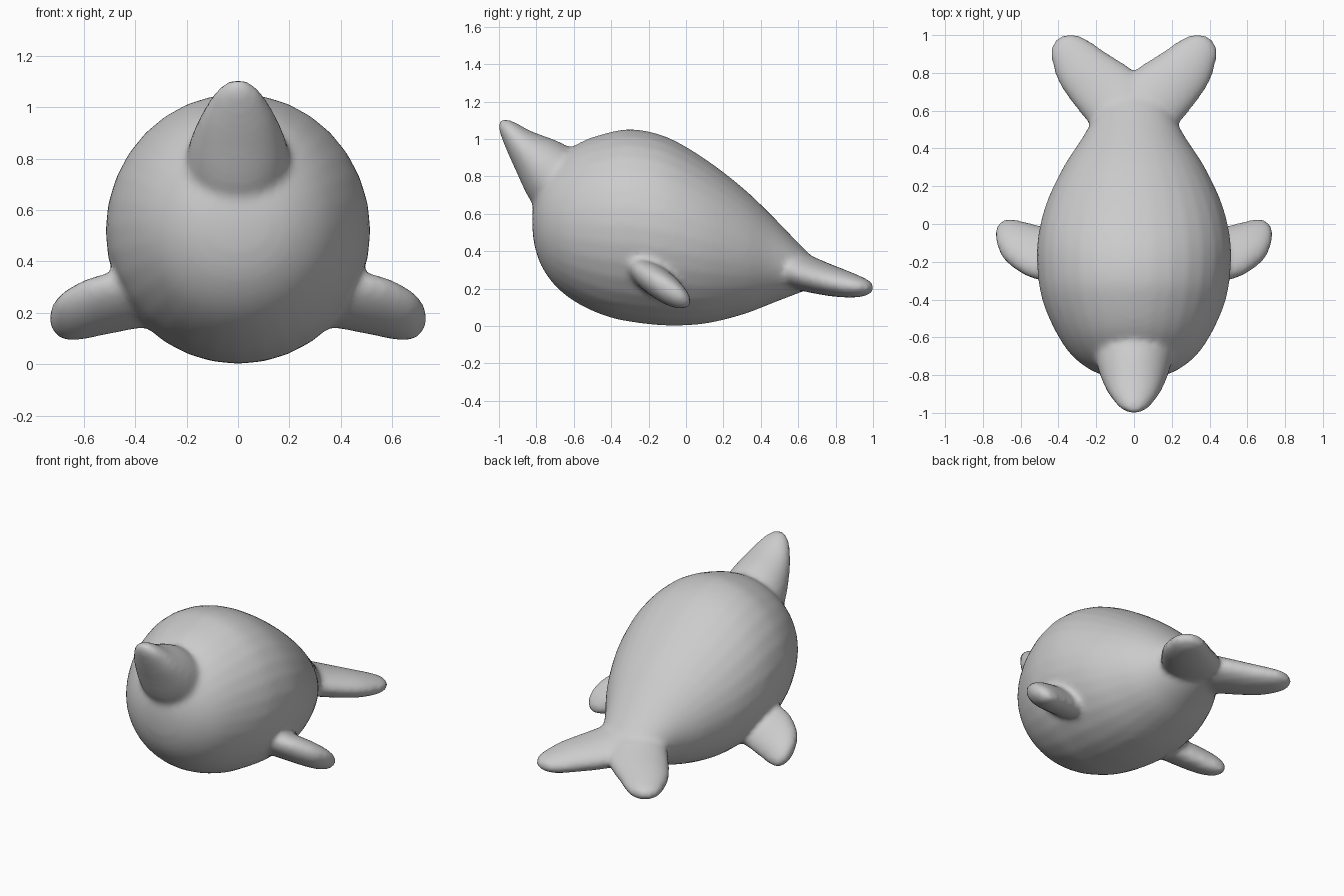
import bpy, bmesh, math
from mathutils import Vector

SIDES = 32
bm = bmesh.new()


def spline(pts, steps=4):
    """Catmull-Rom interpolation of section tuples."""
    pts = [Vector(p) for p in pts]
    out = []
    for i in range(len(pts) - 1):
        a, b, c, d = pts[max(i - 1, 0)], pts[i], pts[i + 1], pts[min(i + 2, len(pts) - 1)]
        for k in range(steps):
            t = k / steps
            out.append(0.5 * (2 * b + (c - a) * t + (2 * a - 5 * b + 4 * c - d) * t * t
                              + (3 * b - a - 3 * c + d) * t ** 3))
    return out + [pts[-1]]


def loft(sections, u, v, mirror=1):
    """Closed skin over ellipses (x, y, z, half_u, half_v) spanned by u and v."""
    u, v = Vector(u).normalized(), Vector(v).normalized()
    rings = []
    for s in spline(sections):
        ring = []
        for k in range(SIDES):
            a = 2 * math.pi * k / SIDES
            p = Vector(s[:3]) + u * s[3] * math.cos(a) + v * s[4] * math.sin(a)
            ring.append(bm.verts.new((p.x * mirror, p.y, p.z)))
        rings.append(ring)
    faces = [bm.faces.new(rings[0]), bm.faces.new(rings[-1])]
    for r, q in zip(rings, rings[1:]):
        for k in range(SIDES):
            n = (k + 1) % SIDES
            faces.append(bm.faces.new((r[k], r[n], q[n], q[k])))
    bmesh.ops.recalc_face_normals(bm, faces=faces)


# torso: y, underside, back, half width
torso = [(-0.822, 0.53, 0.59, 0.03), (-0.81, 0.43, 0.68, 0.13), (-0.77, 0.315, 0.79, 0.235),
         (-0.69, 0.205, 0.89, 0.335), (-0.57, 0.115, 0.98, 0.415), (-0.42, 0.05, 1.033, 0.48),
         (-0.28, 0.02, 1.052, 0.508), (-0.1, 0.002, 1.01, 0.512), (0.1, 0.012, 0.895, 0.468),
         (0.3, 0.06, 0.742, 0.375), (0.45, 0.117, 0.60, 0.278), (0.6, 0.175, 0.445, 0.19),
         (0.7, 0.215, 0.345, 0.12), (0.76, 0.24, 0.28, 0.04)]
loft([(0, y, (lo + hi) / 2, w, (hi - lo) / 2) for y, lo, hi, w in torso], (1, 0, 0), (0, 0, 1))

# horn
loft([(0, -0.56, 0.66, 0.22, 0.2), (0, -0.735, 0.81, 0.198, 0.182), (0, -0.868, 0.942, 0.15, 0.108),
      (0, -0.945, 1.033, 0.098, 0.064), (0, -0.982, 1.075, 0.058, 0.035), (0, -1.0, 1.092, 0.015, 0.01)],
     (1, 0, 0), (0, 0.45, 0.89))

for side in (1, -1):
    # flipper
    loft([(0.3, -0.19, 0.265, 0.16, 0.085), (0.42, -0.17, 0.25, 0.165, 0.085),
          (0.55, -0.14, 0.225, 0.168, 0.083), (0.64, -0.105, 0.195, 0.15, 0.075),
          (0.70, -0.08, 0.175, 0.11, 0.055), (0.732, -0.06, 0.165, 0.03, 0.02)],
         (0, 0.83, -0.55), (0.3, 0.5, 0.8), side)
    # tail fluke
    loft([(0.0, 0.46, 0.33, 0.17, 0.09), (0.075, 0.62, 0.288, 0.185, 0.096),
          (0.155, 0.715, 0.258, 0.182, 0.088), (0.265, 0.82, 0.23, 0.152, 0.076),
          (0.34, 0.915, 0.21, 0.112, 0.058), (0.378, 0.965, 0.204, 0.074, 0.038),
          (0.393, 0.99, 0.2, 0.02, 0.014)],
         (0.85, -0.53, 0.07), (0, 0.2, 0.98), side)

mesh = bpy.data.meshes.new("body")
bm.to_mesh(mesh)
bm.free()
body = bpy.data.objects.new("body", mesh)
bpy.context.collection.objects.link(body)

# fuse the parts into one soft skin
fuse = body.modifiers.new("fuse", 'REMESH')
fuse.mode = 'VOXEL'
fuse.voxel_size = 0.018
fuse.use_smooth_shade = True
soften = body.modifiers.new("soften", 'SMOOTH')
soften.factor = 0.5
soften.iterations = 8
